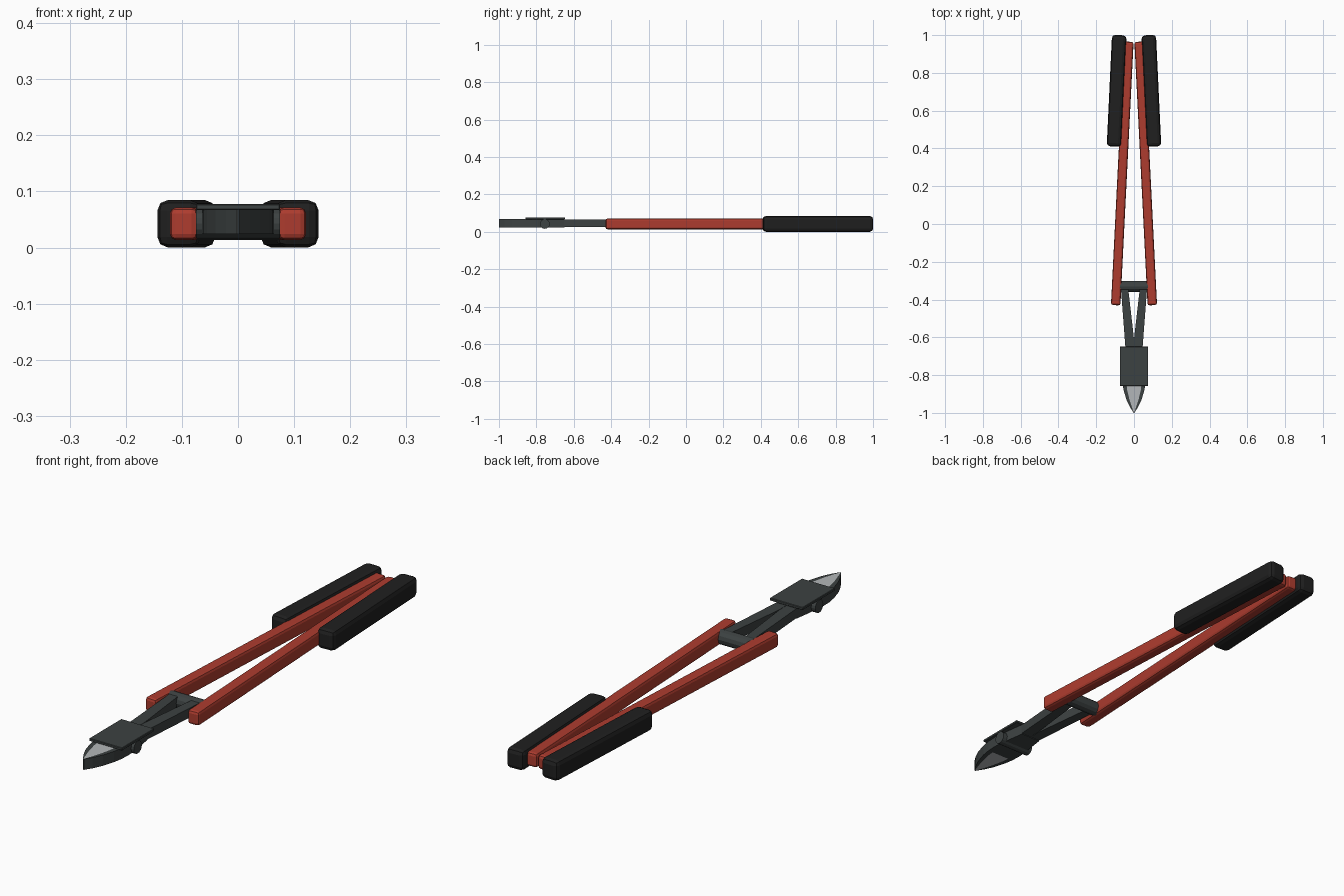
import bpy
import bmesh
import math
from mathutils import Matrix, Vector

cube = bpy.data.objects.get("Cube")
if cube:
    bpy.data.objects.remove(cube, do_unlink=True)

MID_Z = 0.0425


def material(name, rgb):
    m = bpy.data.materials.new(name)
    m.use_nodes = True
    m.diffuse_color = (*rgb, 1)
    m.node_tree.nodes["Principled BSDF"].inputs["Base Color"].default_value = (*rgb, 1)
    return m


RED = material("red paint", (0.42, 0.045, 0.028))
RUBBER = material("black rubber", (0.014, 0.014, 0.014))
STEEL = material("dark steel", (0.046, 0.054, 0.054))
EDGE = material("bright steel", (0.45, 0.47, 0.48))


def finish(name, bm, *mats):
    bmesh.ops.recalc_face_normals(bm, faces=bm.faces)
    me = bpy.data.meshes.new(name)
    bm.to_mesh(me)
    bm.free()
    for m in mats:
        me.materials.append(m)
    ob = bpy.data.objects.new(name, me)
    bpy.context.collection.objects.link(ob)
    return ob


def bar(name, start, end, width, height, z, mat, bevel, segments=2):
    """Bevelled box running between two points in plan."""
    a, b = Vector(start), Vector(end)
    d, c = b - a, (a + b) / 2
    bm = bmesh.new()
    bmesh.ops.create_cube(bm, size=1, matrix=Matrix.Diagonal((width, d.length, height, 1)))
    bmesh.ops.bevel(bm, geom=bm.edges[:], offset=bevel, segments=segments,
                    profile=0.5, affect='EDGES')
    ob = finish(name, bm, mat)
    ob.location = (c.x, c.y, z)
    ob.rotation_euler.z = math.atan2(-d.x, d.y)
    return ob


def cross_pin(name, y, radius, length, sides):
    """Cylinder lying along x."""
    bm = bmesh.new()
    bmesh.ops.create_cone(bm, cap_ends=True, segments=sides, radius1=radius, radius2=radius,
                          depth=length, matrix=Matrix.Rotation(math.pi / 2, 4, 'Y'))
    ob = finish(name, bm, STEEL)
    ob.location = (0, y, MID_Z)
    return ob


# Jaw outline rows: y, cutting edge width, outer width
JAW = [(-0.65, 0.03, 0.045), (-0.72, 0.036, 0.055), (-0.79, 0.04, 0.064),
       (-0.84, 0.041, 0.062), (-0.88, 0.036, 0.055), (-0.93, 0.024, 0.04),
       (-0.97, 0.011, 0.021), (-1.0, 0.0005, 0.002)]


def jaw(name, s):
    bm = bmesh.new()
    rows = [[bm.verts.new((s * x, y, z)) for z in (0.024, 0.068) for x in (0, mid, out)]
            for y, mid, out in JAW]
    for i, (p, q) in enumerate(zip(rows, rows[1:])):
        for a, b in ((0, 1), (1, 2), (2, 5), (5, 4), (4, 3), (3, 0)):
            f = bm.faces.new((p[a], p[b], q[b], q[a]))
            # Bright ground strip beside the cutting line near the tip
            if (a, b) in ((0, 1), (4, 3)) and JAW[i][0] < -0.83:
                f.material_index = 1
    for r in (rows[0], rows[-1]):
        for a in (0, 1):
            bm.faces.new((r[a], r[a + 1], r[a + 4], r[a + 3]))
    return finish(name, bm, STEEL, EDGE)


def arm(name, s):
    """Flat tapered arm joining a jaw to the cross pin."""
    outline = [(0, -0.67), (0.045, -0.66), (0.07, -0.33), (0.032, -0.33), (0.001, -0.6)]
    bm = bmesh.new()
    base = bm.faces.new([bm.verts.new((s * x, y, 0.027)) for x, y in outline])
    ext = bmesh.ops.extrude_face_region(bm, geom=[base])
    moved = [v for v in ext["geom"] if isinstance(v, bmesh.types.BMVert)]
    bmesh.ops.translate(bm, verts=moved, vec=(0, 0, 0.039))
    return finish(name, bm, STEEL)


# Paired parts
for side, s in (("left", 1), ("right", -1)):
    bar(side + "_handle", (s * 0.097, -0.43), (s * 0.027, 0.965), 0.05, 0.058,
        MID_Z, RED, 0.011)
    bar(side + "_grip", (s * 0.106, 0.41), (s * 0.078, 1.0), 0.077, 0.084,
        MID_Z, RUBBER, 0.018)
    arm(side + "_arm", s)
    jaw(side + "_jaw", s)

# Shared hardware
cross_pin("handle_cross_pin", -0.33, 0.029, 0.15, 12)
cross_pin("jaw_pivot_pin", -0.755, 0.026, 0.15, 16)
bar("jaw_cover_plate", (0, -0.857), (0, -0.648), 0.15, 0.011, 0.0725, STEEL, 0.002, 1)
